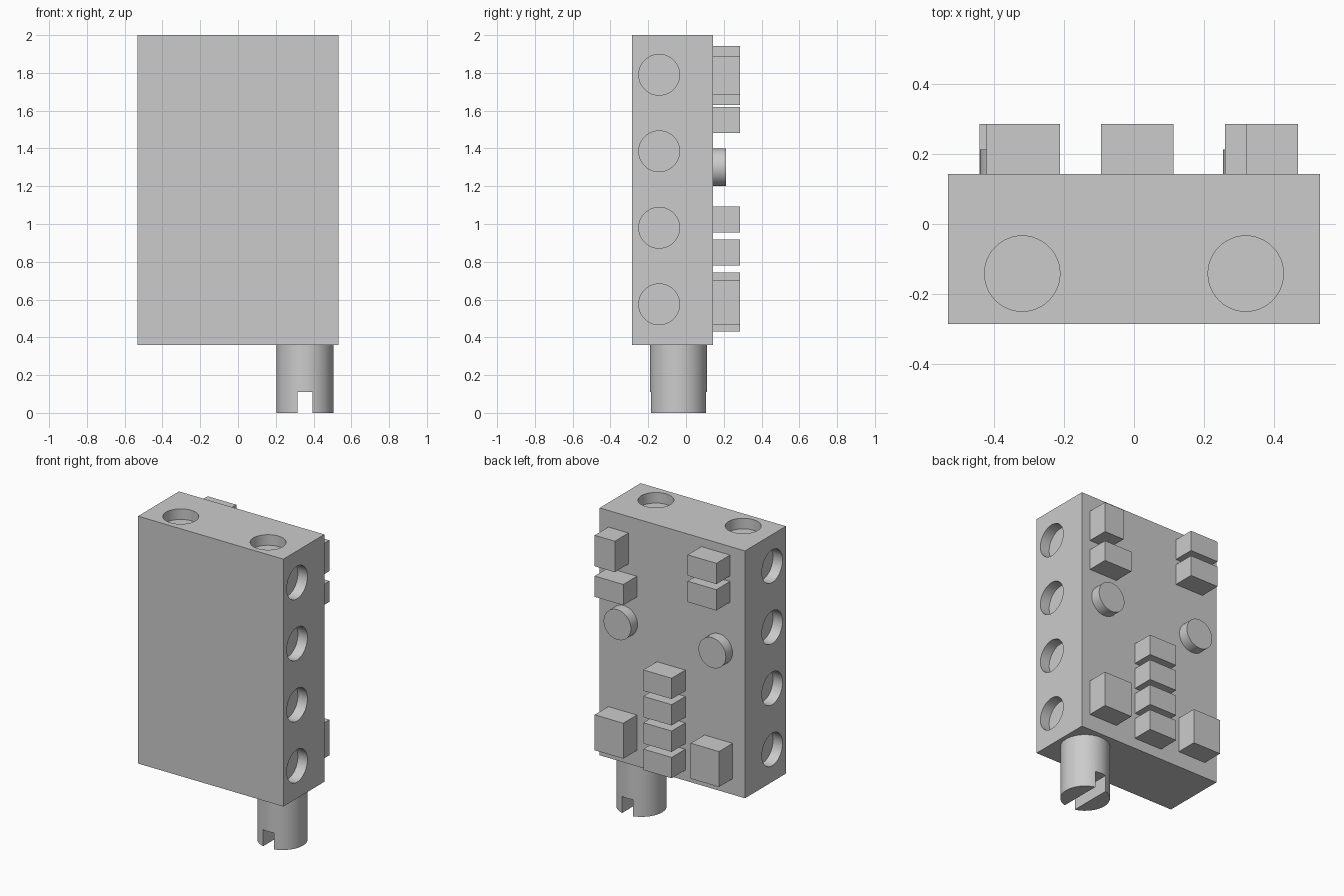
import bpy
from math import pi, radians

if "Cube" in bpy.data.objects:
    bpy.data.objects.remove(bpy.data.objects["Cube"], do_unlink=True)

GREY = (0.6, 0.6, 0.6, 1.0)
mat = bpy.data.materials.new("plain grey")
mat.use_nodes = True
mat.diffuse_color = GREY
mat.node_tree.nodes["Principled BSDF"].inputs["Base Color"].default_value = GREY

BACK = 0.143      # rear face of the body
HOLE_Y = -0.142   # centre line of the round sockets
SIDE, TOP, BOTTOM = 0.533, 2.0, 0.36


def finish(obj, name):
    obj.name = name
    obj.data.materials.clear()
    obj.data.materials.append(mat)
    return obj


def box(name, x, y, z):
    """Box from (min, max) pairs along each axis."""
    centre = [(a + b) / 2 for a, b in (x, y, z)]
    bpy.ops.mesh.primitive_cube_add(size=1, location=centre)
    obj = bpy.context.object
    obj.scale = [b - a for a, b in (x, y, z)]
    bpy.ops.object.transform_apply(location=False, rotation=False, scale=True)
    return finish(obj, name)


def cylinder(name, centre, radius, depth, axis="z"):
    rotation = {"x": (0, pi / 2, 0), "y": (pi / 2, 0, 0), "z": (0, 0, 0)}[axis]
    bpy.ops.mesh.primitive_cylinder_add(vertices=48, radius=radius, depth=depth,
                                        location=centre, rotation=rotation)
    return finish(bpy.context.object, name)


def smooth(obj):
    bpy.ops.object.select_all(action="DESELECT")
    obj.select_set(True)
    bpy.context.view_layer.objects.active = obj
    bpy.ops.object.shade_smooth_by_angle(angle=radians(30))


def cut(obj, cutters):
    for cutter in cutters:
        cutter.hide_render = True
        mod = obj.modifiers.new("cut", "BOOLEAN")
        mod.operation, mod.solver, mod.object = "DIFFERENCE", "EXACT", cutter
        bpy.context.view_layer.objects.active = obj
        bpy.ops.object.modifier_apply(modifier=mod.name)
        bpy.data.objects.remove(cutter, do_unlink=True)
    smooth(obj)


# Body with shallow round sockets in the top and both sides
body = box("body", (-SIDE, SIDE), (-0.286, BACK), (BOTTOM, TOP))
sockets = []
for s in (-1, 1):
    sockets.append(cylinder("top_socket", (s * 0.32, HOLE_Y, TOP), 0.108, 0.14))
    for i in range(4):
        sockets.append(cylinder("side_socket", (s * SIDE, HOLE_Y, 0.575 + i * 0.405),
                                0.108, 0.14, "x"))
cut(body, sockets)

# Slotted shaft underneath
shaft = cylinder("shaft", (0.354, -0.04, BOTTOM / 2), 0.151, BOTTOM)
cut(shaft, [box("shaft_slot", (0.314, 0.395), (-0.3, 0.2), (-0.1, 0.11))])


# Raised blocks on the back
def block(name, x, z):
    box(name, x, (BACK, 0.286), z)


for i in range(4):
    bottom = 0.43 + i * 0.175
    block(f"centre_block_{i + 1}", (-0.095, 0.113), (bottom, bottom + 0.138))
for i in range(2):
    bottom = 1.63 + i * 0.175
    block(f"upper_right_block_{i + 1}", (-0.423, -0.212), (bottom, bottom + 0.138))
block("upper_left_wide_block", (0.26, 0.47), (1.482, 1.62))
block("upper_left_tall_block", (0.322, 0.47), (1.685, 1.89))
block("lower_left_block", (0.26, 0.47), (0.465, 0.7))
block("lower_right_block", (-0.442, -0.235), (0.465, 0.7))

# Round buttons on the back
for name, x in (("left_button", 0.355), ("right_button", -0.341)):
    smooth(cylinder(name, (x, BACK + 0.035, 1.3), 0.1, 0.07, "y"))
